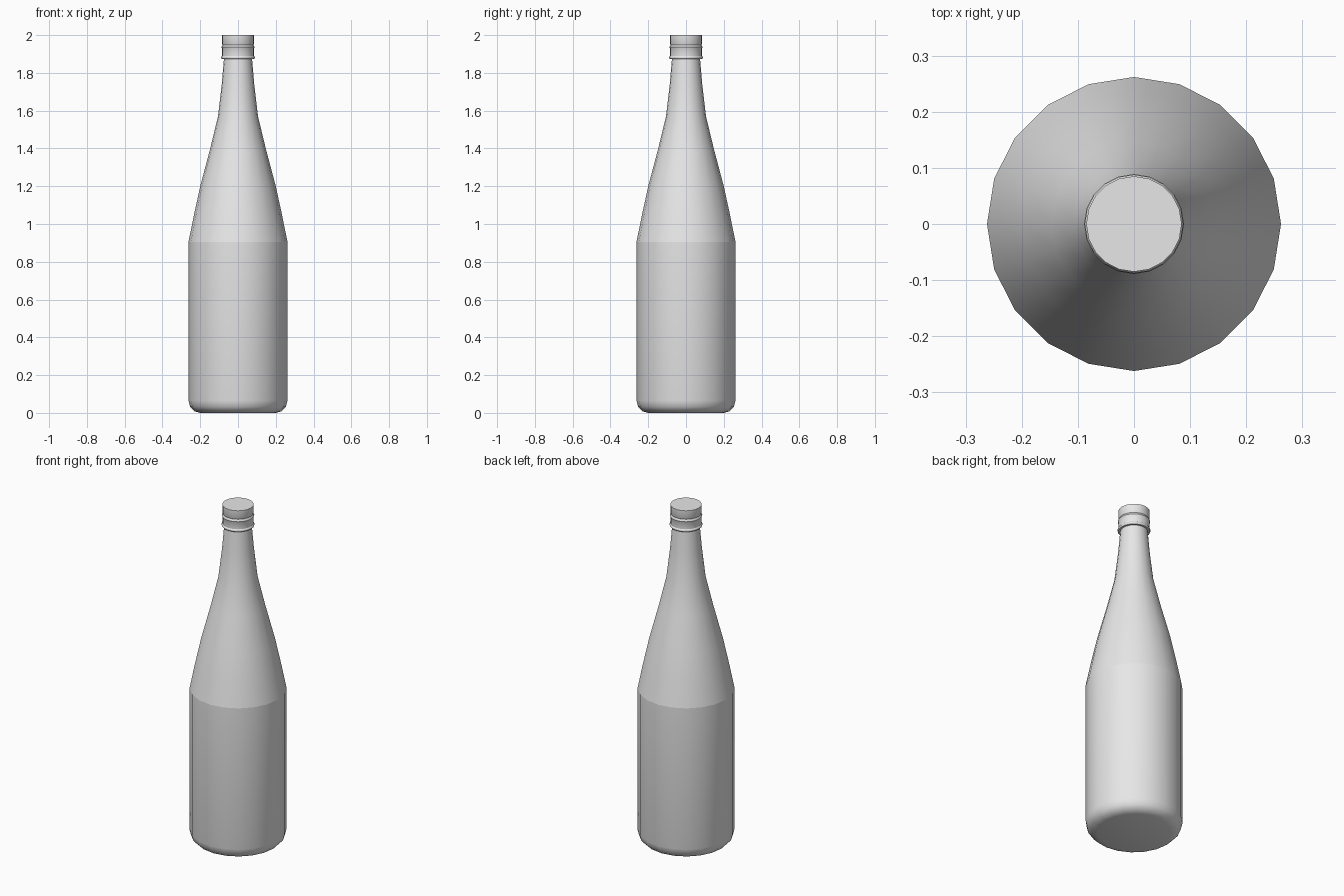
import bpy, bmesh, math

if "Cube" in bpy.data.objects:
    bpy.data.objects.remove(bpy.data.objects["Cube"])

SIDES = 20

grey = bpy.data.materials.new("plain grey")
grey.use_nodes = True
colour = (0.8, 0.8, 0.8, 1)
grey.diffuse_color = colour
grey.node_tree.nodes["Principled BSDF"].inputs["Base Color"].default_value = colour


def lathe(name, profile, cap_bottom=False, cap_top=False, angle=40):
    """Turn a (radius, height) profile around z, listed from bottom to top."""
    bm = bmesh.new()
    turns = [2 * math.pi * i / SIDES for i in range(SIDES)]
    rings = [[bm.verts.new((r * math.cos(a), r * math.sin(a), z)) for a in turns]
             for r, z in profile]
    for low, high in zip(rings, rings[1:]):
        for i in range(SIDES):
            j = (i + 1) % SIDES
            bm.faces.new((low[i], low[j], high[j], high[i]))
    if cap_bottom:
        bm.faces.new(rings[0][::-1])
    if cap_top:
        bm.faces.new(rings[-1])
    mesh = bpy.data.meshes.new(name)
    bm.to_mesh(mesh)
    bm.free()
    mesh.materials.append(grey)
    obj = bpy.data.objects.new(name, mesh)
    bpy.context.collection.objects.link(obj)
    bpy.ops.object.select_all(action="DESELECT")
    obj.select_set(True)
    bpy.context.view_layer.objects.active = obj
    bpy.ops.object.shade_smooth_by_angle(angle=math.radians(angle))
    return obj


# Straight body with a rounded foot
lathe("bottle_body", [(0.2, 0), (0.232, 0.009), (0.254, 0.032), (0.262, 0.065),
                      (0.262, 0.905)], cap_bottom=True)

# Tapering shoulder and neck, creased where it meets the body
lathe("bottle_neck", [(0.262, 0.905), (0.235, 1.04), (0.2, 1.2), (0.147, 1.4),
                      (0.106, 1.57), (0.086, 1.74), (0.074, 1.88)])

# Screw cap with a groove and a flared lower lip
lathe("bottle_cap", [(0.072, 1.874), (0.086, 1.874), (0.089, 1.879), (0.089, 1.884),
                     (0.085, 1.89), (0.085, 1.93), (0.088, 1.936), (0.085, 1.942),
                     (0.082, 1.948), (0.085, 1.954), (0.085, 2.0)], cap_top=True, angle=30)
